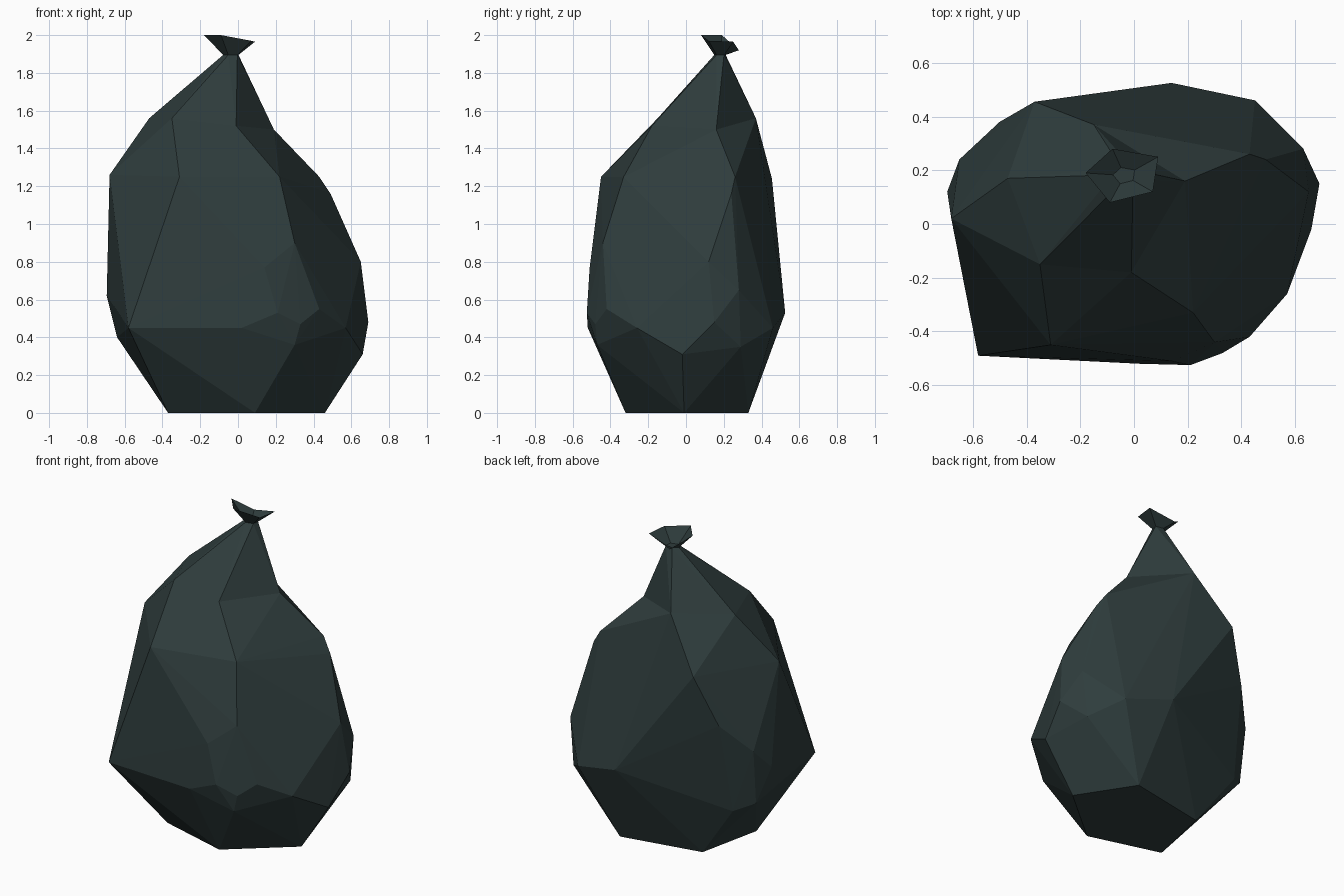
import bpy, bmesh

if "Cube" in bpy.data.objects:
    bpy.data.objects.remove(bpy.data.objects["Cube"])

plastic = bpy.data.materials.new("dark green plastic")
plastic.diffuse_color = (0.028, 0.046, 0.046, 1)
plastic.use_nodes = True
plastic.node_tree.nodes["Principled BSDF"].inputs["Base Color"].default_value = plastic.diffuse_color


def finish(name, bm):
    """Turn a bmesh into a flat shaded object."""
    bmesh.ops.recalc_face_normals(bm, faces=bm.faces)
    mesh = bpy.data.meshes.new(name)
    bm.to_mesh(mesh)
    bm.free()
    mesh.materials.append(plastic)
    obj = bpy.data.objects.new(name, mesh)
    bpy.context.collection.objects.link(obj)
    return obj


def hull(name, points):
    """Faceted skin stretched around a few points."""
    bm = bmesh.new()
    for p in points:
        bm.verts.new(p)
    bmesh.ops.convex_hull(bm, input=bm.verts[:])
    loose = [v for v in bm.verts if not v.link_faces]
    bmesh.ops.delete(bm, geom=loose, context='VERTS')
    return finish(name, bm)


# Levels of the bag, from the ground up
base = [(.09, -.32, 0), (.46, -.01, 0), (.24, .33, 0), (-.28, .23, 0), (-.37, -.19, 0)]
bulge = [
    (-.58, -.49, .45), (.02, -.52, .45), (.21, -.525, .53), (.33, -.48, .47),
    (.30, -.47, .36), (.43, -.42, .55), (.57, -.26, .45), (.66, -.02, .31),
    (.69, .15, .48), (.60, .29, .35), (.63, .28, .65), (.45, .46, .45),
    (.14, .525, .53), (-.53, .28, .35), (-.64, .20, .40), (-.695, .12, .62),
]
waist = [(.14, -.51, .77), (.30, -.44, .90), (.65, .12, .80), (-.65, .24, .75), (-.50, .38, .93)]
shoulder = [
    (-.31, -.45, 1.25), (.22, -.33, 1.25), (.49, .24, 1.16), (.43, .26, 1.25),
    (-.37, .455, 1.24), (-.68, .02, 1.26),
]
collar = [(-.35, -.15, 1.56), (-.01, -.18, 1.52), (.19, .16, 1.50), (-.15, .37, 1.56), (-.47, .17, 1.56)]

# Loose end above the knot and the pinched ring it grows from
flare = [(-.18, .19, 2.0), (-.09, .08, 2.0), (.07, .12, 1.97), (.09, .25, 1.965), (-.08, .28, 1.92)]
cx, cy = -.035, .18
pinch = [(cx + (x - cx) * .3, cy + (y - cy) * .3, 1.895) for x, y, z in flare]

hull("bag_body", base + bulge + waist + shoulder + collar)
hull("bag_neck", collar + pinch)

# Open funnel of gathered plastic
bm = bmesh.new()
low = [bm.verts.new(p) for p in pinch]
top = [bm.verts.new(p) for p in flare]
for i in range(5):
    j = (i + 1) % 5
    bm.faces.new((low[i], low[j], top[j], top[i]))
bm.faces.new(low[::-1])
finish("tied_end", bm)
